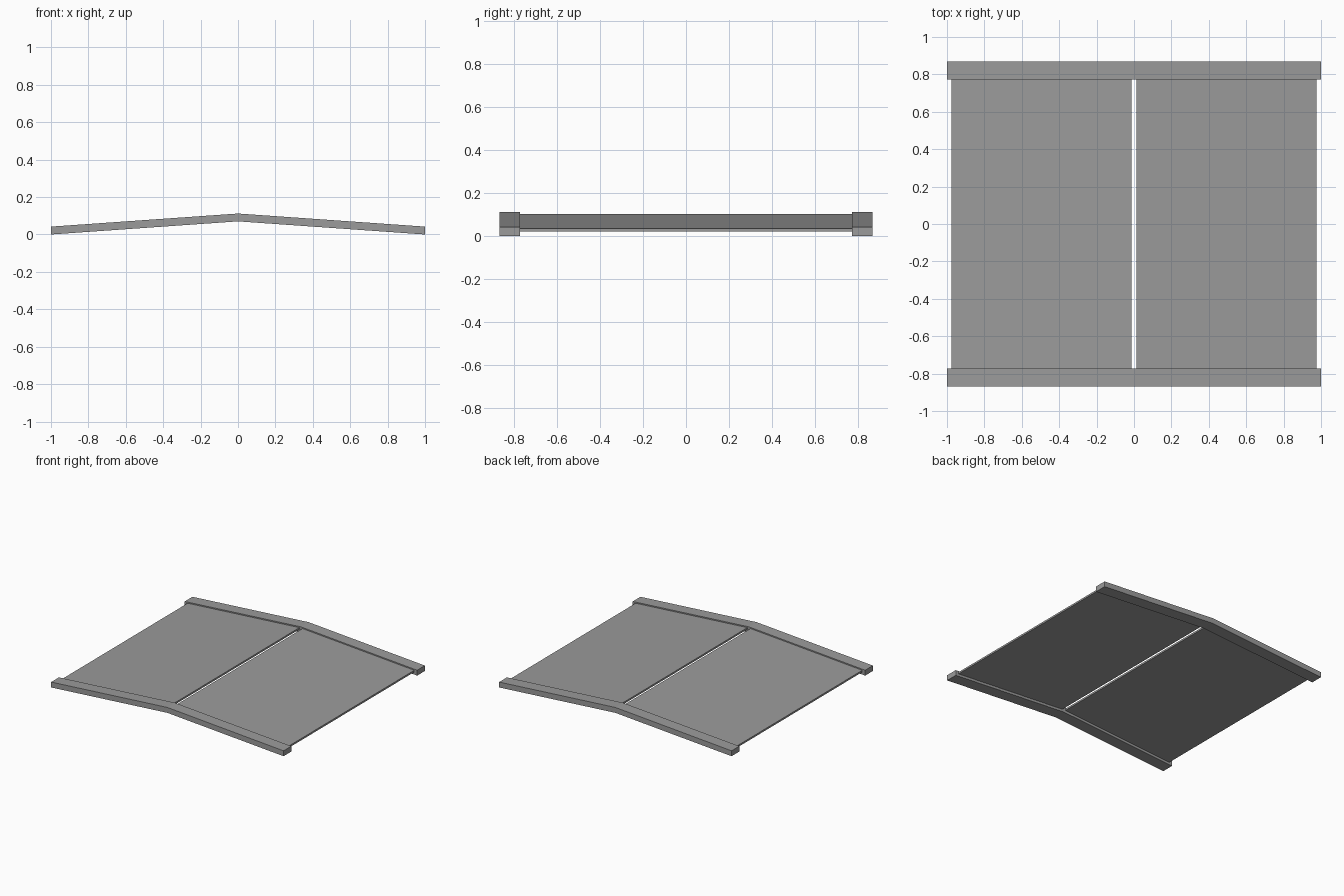
import bpy, bmesh

default = bpy.data.objects.get("Cube")
if default:
    bpy.data.objects.remove(default, do_unlink=True)

SLOPE = 0.07          # drop per unit of distance from the ridge
RIDGE = 0.112         # top of the rails at the ridge
RAIL_T = 0.042        # vertical rail thickness
RAIL_IN, RAIL_OUT = 0.773, 0.868

grey = bpy.data.materials.new("plain grey")
grey.use_nodes = True
colour = (0.33, 0.33, 0.33, 1)
grey.diffuse_color = colour
grey.node_tree.nodes["Principled BSDF"].inputs["Base Color"].default_value = colour


def extrude_profile(name, profile, y0, y1):
    """Extrude an x-z outline along y."""
    bm = bmesh.new()
    face = bm.faces.new([bm.verts.new((x, y0, z)) for x, z in profile])
    result = bmesh.ops.extrude_face_region(bm, geom=[face])
    moved = [v for v in result["geom"] if isinstance(v, bmesh.types.BMVert)]
    bmesh.ops.translate(bm, verts=moved, vec=(0, y1 - y0, 0))
    bmesh.ops.recalc_face_normals(bm, faces=bm.faces)
    mesh = bpy.data.meshes.new(name)
    bm.to_mesh(mesh)
    bm.free()
    mesh.materials.append(grey)
    obj = bpy.data.objects.new(name, mesh)
    bpy.context.collection.objects.link(obj)
    return obj


def roof_line(x, offset):
    return (x, RIDGE - offset - SLOPE * abs(x))


# Bent rails closing the front and back ends
rail = [roof_line(x, 0) for x in (-1, 0, 1)]
rail += [roof_line(x, RAIL_T) for x in (1, 0, -1)]
for name, side in (("front_rail", -1), ("back_rail", 1)):
    extrude_profile(name, rail, side * RAIL_IN, side * RAIL_OUT)

# Thin sloping panels either side of the open ridge gap
for name, side in (("left_panel", 1), ("right_panel", -1)):
    inner, outer = side * 0.0135, side * 0.975
    panel = [roof_line(inner, 0.009), roof_line(outer, 0.009),
             roof_line(outer, 0.023), roof_line(inner, 0.023)]
    extrude_profile(name, panel, -RAIL_IN, RAIL_IN)
